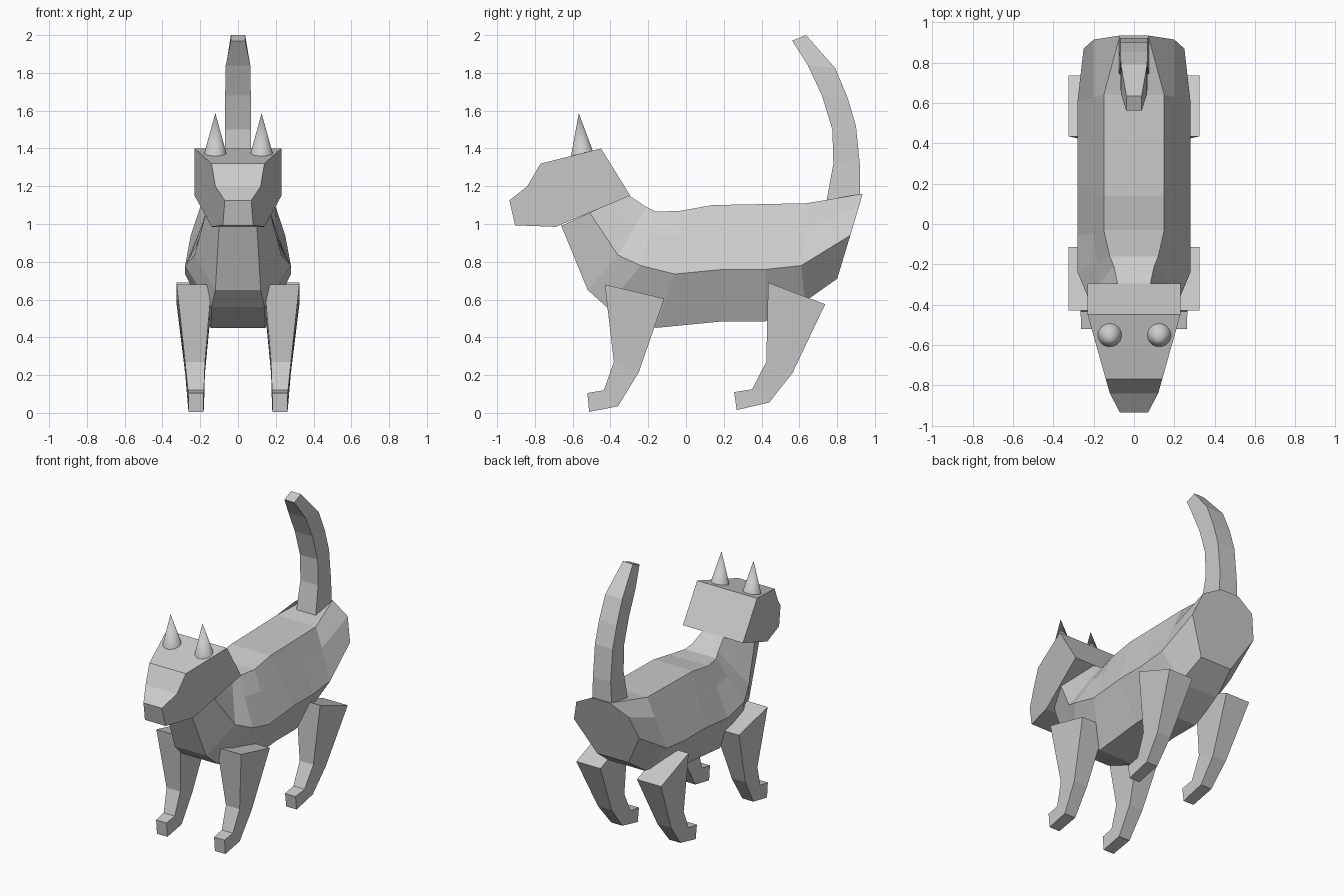
import bpy, bmesh, math
from mathutils import Vector

if "Cube" in bpy.data.objects:
    bpy.data.objects.remove(bpy.data.objects["Cube"])


def loft(name, rings):
    """Join equal-sized rings of points into a closed flat-shaded mesh."""
    bm = bmesh.new()
    vs = [[bm.verts.new(p) for p in r] for r in rings]
    n = len(rings[0])
    for a, b in zip(vs, vs[1:]):
        for i in range(n):
            j = (i + 1) % n
            bm.faces.new((a[i], a[j], b[j], b[i]))
    bm.faces.new(vs[0])
    bm.faces.new(vs[-1])
    bmesh.ops.recalc_face_normals(bm, faces=bm.faces)
    me = bpy.data.meshes.new(name)
    bm.to_mesh(me)
    bm.free()
    ob = bpy.data.objects.new(name, me)
    bpy.context.collection.objects.link(ob)
    return ob


def body_ring(top, mid, low, shoulder=None):
    """Each argument is (half width, y, z); shoulder lies between top and mid."""
    t, m, l = Vector(top), Vector(mid), Vector(low)
    s = Vector(shoulder) if shoulder else t.lerp(m, 0.4)
    half = [t, s, m, l]
    return half + [Vector((-p.x, p.y, p.z)) for p in reversed(half)]


# Body and neck, from rump to throat
loft("body", [
    body_ring((.07, .935, 1.16), (.25, .87, .94), (.12, .80, .71), (.20, .915, 1.09)),
    body_ring((.15, .64, 1.11), (.28, .61, .78), (.15, .63, .59)),
    body_ring((.15, .40, 1.105), (.28, .42, .76), (.15, .42, .485)),
    body_ring((.15, .14, 1.10), (.28, .20, .76), (.15, .20, .485)),
    body_ring((.15, -.03, 1.07), (.28, -.06, .735), (.145, -.16, .45)),
    body_ring((.12, -.16, 1.065), (.28, -.24, .78), (.14, -.42, .56)),
    body_ring((.10, -.21, 1.09), (.23, -.36, .835), (.12, -.52, .65)),
    body_ring((.08, -.30, 1.15), (.17, -.51, 1.06), (.10, -.66, .99)),
])

# Head: side profile with a half width at each corner
head_profile = [(.23, -.295, 1.15), (.23, -.45, 1.40), (.14, -.77, 1.32), (.12, -.84, 1.20),
                (.07, -.935, 1.125), (.08, -.905, .993), (.14, -.69, .985)]
loft("head", [[(s * x, y, z) for x, y, z in head_profile] for s in (1, -1)])

# Ears
for side, x in (("left", -.12), ("right", .125)):
    bpy.ops.mesh.primitive_cone_add(vertices=32, radius1=.066, radius2=0, depth=.24,
                                    location=(x, -.557, 1.467), rotation=(math.radians(5), 0, 0))
    ear = bpy.context.object
    ear.name = side + "_ear"
    bpy.ops.object.shade_smooth_by_angle(angle=math.radians(30))


def leg(name, stations, side):
    """Stations: (front y, z, back y, z, inner x, outer x)."""
    loft(name, [[(side * xi, fy, fz), (side * xo, fy, fz), (side * xo, by, bz), (side * xi, by, bz)]
                for fy, fz, by, bz, xi, xo in stations])


# Legs: hip, knee, ankle, toe
front_leg = [(-.43, .68, -.115, .605, .14, .325), (-.382, .27, -.25, .215, .175, .28),
             (-.435, .12, -.36, .035, .18, .265), (-.522, .105, -.513, .005, .182, .262)]
rear_leg = [(.435, .69, .737, .575, .14, .325), (.425, .27, .563, .21, .175, .28),
            (.35, .125, .44, .055, .18, .265), (.255, .11, .268, .015, .182, .262)]
for side, s in (("left", -1), ("right", 1)):
    leg("front_leg_" + side, front_leg, s)
    leg("rear_leg_" + side, rear_leg, s)

# Tail
tail = [(.74, 1.10, .92, 1.12, .075), (.78, 1.32, .922, 1.30, .068), (.775, 1.50, .90, 1.52, .068),
        (.72, 1.68, .855, 1.67, .068), (.645, 1.84, .79, 1.825, .065), (.562, 1.97, .635, 2.0, .038)]
loft("tail", [[(-w, fy, fz), (w, fy, fz), (w, by, bz), (-w, by, bz)] for fy, fz, by, bz, w in tail])
